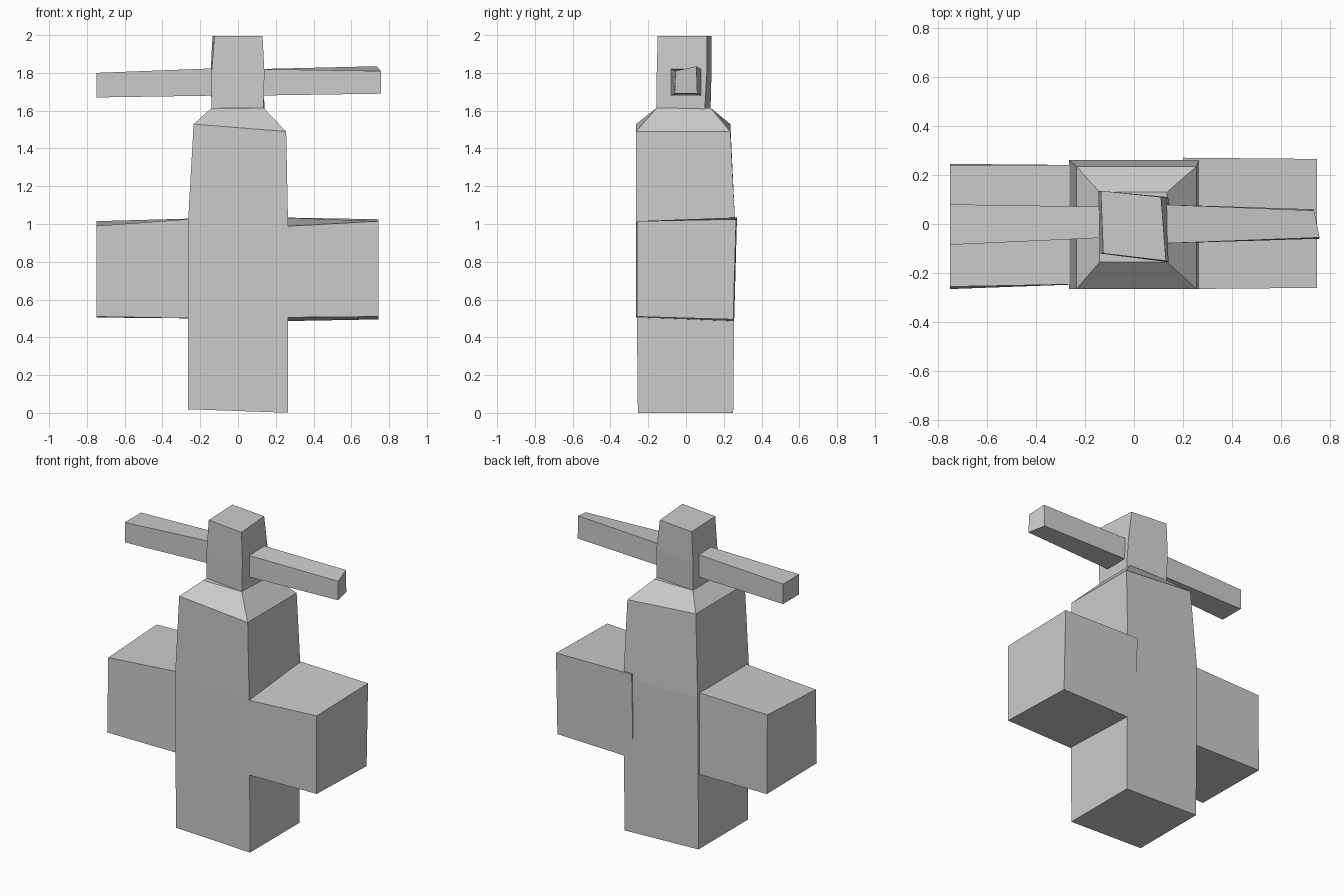
import bpy
import bmesh

cube = bpy.data.objects.get("Cube")
if cube:
    bpy.data.objects.remove(cube, do_unlink=True)

# One plain grey for every part
grey = bpy.data.materials.new("plain_grey")
grey.use_nodes = True
colour = (0.6, 0.6, 0.6, 1.0)
grey.diffuse_color = colour
grey.node_tree.nodes["Principled BSDF"].inputs["Base Color"].default_value = colour


def rect(a0, a1, b0, b1):
    """Corners of a rectangle, counter-clockwise."""
    return [(a0, b0), (a1, b0), (a1, b1), (a0, b1)]


def loft(name, axis, sections):
    """Join four-cornered sections (position, slope, corners) along x or z."""
    bm = bmesh.new()
    rings = []
    for position, slope, corners in sections:
        ring = []
        for a, b in corners:
            along = position + slope * a
            point = (a, b, along) if axis == "z" else (along, a, b)
            ring.append(bm.verts.new(point))
        rings.append(ring)
    for low, high in zip(rings, rings[1:]):
        for i in range(4):
            j = (i + 1) % 4
            bm.faces.new((low[i], low[j], high[j], high[i]))
    bm.faces.new(rings[0][::-1])
    bm.faces.new(rings[-1])
    bmesh.ops.recalc_face_normals(bm, faces=bm.faces)
    mesh = bpy.data.meshes.new(name)
    bm.to_mesh(mesh)
    bm.free()
    mesh.materials.append(grey)
    obj = bpy.data.objects.new(name, mesh)
    bpy.context.collection.objects.link(obj)
    return obj


# Upright body with a sloped shoulder
loft("body", "z", [
    (0.01, -0.035, rect(-0.265, 0.265, -0.255, 0.25)),
    (1.0, 0, rect(-0.265, 0.265, -0.265, 0.26)),
    (1.51, -0.08, rect(-0.235, 0.255, -0.265, 0.235)),
    (1.615, 0, rect(-0.14, 0.135, -0.155, 0.13)),
])

# Slightly twisted head block
loft("head", "z", [
    (1.61, 0, [(-0.14, -0.12), (0.135, -0.155), (0.14, 0.1), (-0.14, 0.13)]),
    (1.8, 0, [(-0.14, -0.12), (0.14, -0.155), (0.135, 0.11), (-0.145, 0.135)]),
    (1.995, 0, [(-0.125, -0.12), (0.13, -0.15), (0.11, 0.11), (-0.135, 0.135)]),
])

# Thin arms on either side of the head
loft("right_arm", "x", [
    (-0.1, 0, rect(-0.055, 0.07, 1.68, 1.825)),
    (-0.75, 0, rect(-0.085, 0.08, 1.67, 1.8)),
])
loft("left_arm", "x", [
    (0.1, 0, rect(-0.08, 0.08, 1.68, 1.82)),
    (0.745, -0.2, [(-0.06, 1.69), (0.06, 1.69), (0.055, 1.835), (-0.055, 1.81)]),
])

# Side blocks
loft("right_block", "x", [
    (-0.2, 0, rect(-0.245, 0.24, 0.5, 1.03)),
    (-0.75, 0, [(-0.265, 0.51), (0.245, 0.505), (0.24, 1.015), (-0.255, 0.99)]),
])
loft("left_block", "x", [
    (0.2, 0, [(-0.265, 0.505), (0.255, 0.485), (0.27, 1.035), (-0.265, 0.985)]),
    (0.745, 0, [(-0.26, 0.51), (0.25, 0.495), (0.265, 1.025), (-0.26, 1.015)]),
])
